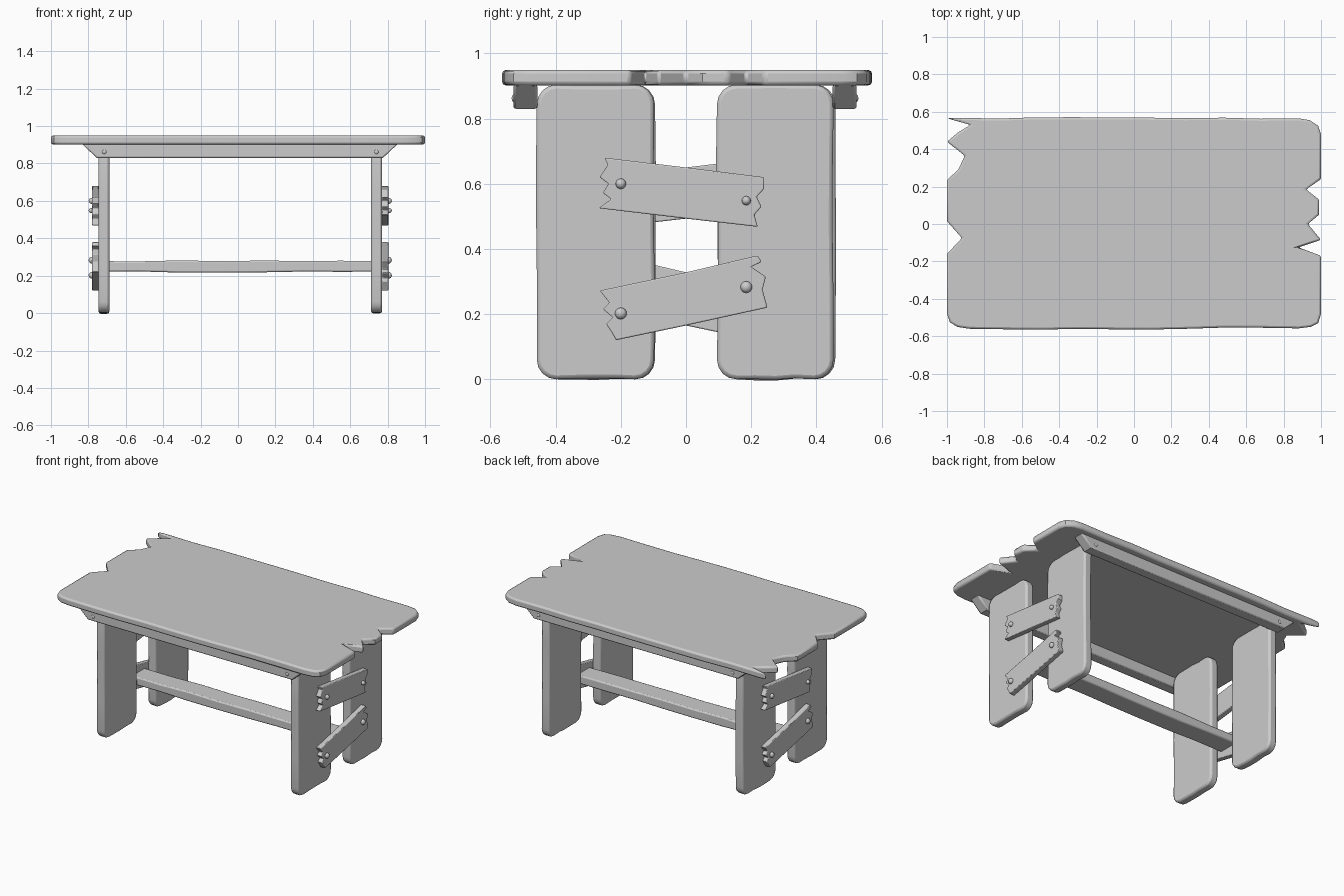
import bpy, bmesh, random
from math import sin, cos, pi
from mathutils import Vector

if "Cube" in bpy.data.objects:
    bpy.data.objects.remove(bpy.data.objects["Cube"])

random.seed(4)
CX = 0.012          # the leg frame sits slightly right of centre


def prism(name, pts, lo, hi, place, bevel=0.008):
    """Extrude a 2D outline between lo and hi; place(u, v, w) gives the 3D point."""
    bm = bmesh.new()
    a = [bm.verts.new(place(u, v, lo)) for u, v in pts]
    b = [bm.verts.new(place(u, v, hi)) for u, v in pts]
    bm.faces.new(a)
    bm.faces.new(b)
    n = len(pts)
    for i in range(n):
        j = (i + 1) % n
        bm.faces.new((a[i], a[j], b[j], b[i]))
    bmesh.ops.recalc_face_normals(bm, faces=bm.faces)
    mesh = bpy.data.meshes.new(name)
    bm.to_mesh(mesh)
    bm.free()
    ob = bpy.data.objects.new(name, mesh)
    bpy.context.collection.objects.link(ob)
    mod = ob.modifiers.new("worn edges", 'BEVEL')
    mod.width = bevel
    mod.segments = 2
    mod.limit_method = 'ANGLE'
    mod.angle_limit = 0.9
    return ob


def wavy(p, q, n, amount):
    """Points strictly between p and q, nudged sideways like hand-cut wood."""
    p, q = Vector(p), Vector(q)
    d = (q - p).normalized()
    side = Vector((-d.y, d.x))
    return [tuple(p.lerp(q, i / (n + 1)) + side * random.uniform(-amount, amount))
            for i in range(1, n + 1)]


def rounded_board(u0, u1, v0, v1, r, amount):
    pts = []
    for k, (cu, cv) in enumerate(((u1 - r, v1 - r), (u0 + r, v1 - r),
                                  (u0 + r, v0 + r), (u1 - r, v0 + r))):
        arc = [(cu + r * cos((k + i / 4) * pi / 2), cv + r * sin((k + i / 4) * pi / 2))
               for i in range(5)]
        if pts:
            pts += wavy(pts[-1], arc[0], 3, amount)
        pts += arc
    return pts + wavy(pts[-1], pts[0], 3, amount)


def nail(name, loc, scale):
    bpy.ops.mesh.primitive_uv_sphere_add(segments=14, ring_count=8, radius=1, location=loc)
    ob = bpy.context.object
    ob.name = name
    ob.scale = scale


# Tabletop with splintered ends
left = [(-0.93, 0.568), (-1, 0.565), (-0.875, 0.53), (-0.94, 0.49), (-1, 0.44),
        (-0.905, 0.365), (-0.94, 0.29), (-1, 0.235), (-1, 0.015), (-0.92, -0.075),
        (-1, -0.16), (-1, -0.48), (-0.985, -0.525), (-0.945, -0.55), (-0.88, -0.56)]
right = [(0.88, -0.558), (0.945, -0.55), (0.985, -0.53), (1, -0.48), (1, -0.17),
         (0.88, -0.125), (1, -0.085), (0.93, 0), (0.99, 0.05), (0.99, 0.13),
         (0.92, 0.185), (1, 0.24), (1, 0.48), (0.985, 0.525), (0.94, 0.555), (0.88, 0.565)]
top = left + wavy(left[-1], right[0], 8, 0.006) + right + wavy(right[-1], left[0], 8, 0.005)
prism("tabletop", top, 0.902, 0.949, lambda u, v, w: (u, v, w), 0.012)

# Side rails under the top, with a pair of pegs each
rail = [(-0.835, 0.905), (-0.755, 0.83), (0.775, 0.83), (0.855, 0.905)]
for s, side in ((-1, "front"), (1, "back")):
    prism(side + "_rail", rail, 0.453, 0.527, lambda u, v, w: (u, s * w - 0.003, v))
    for x in (-0.715, 0.74):
        nail(side + "_rail_peg", (x, s * 0.525 - 0.003, 0.862), (0.012, 0.007, 0.012))

# Jagged cross slats, outlined as (y, z) on the right end
upper_slat = [(-0.25, 0.68), (-0.24, 0.658), (-0.265, 0.62), (-0.238, 0.6), (-0.255, 0.572),
              (-0.23, 0.553), (-0.268, 0.525), (0.0, 0.493), (0.22, 0.468), (0.21, 0.505),
              (0.232, 0.53), (0.217, 0.56), (0.24, 0.585), (0.24, 0.62), (0.0, 0.65)]
lower_slat = [(-0.265, 0.272), (-0.235, 0.235), (-0.255, 0.215), (-0.225, 0.19),
              (-0.245, 0.17), (-0.23, 0.147), (-0.215, 0.12), (0.0, 0.165), (0.25, 0.22),
              (0.235, 0.275), (0.245, 0.315), (0.2, 0.345), (0.232, 0.36), (0.22, 0.38),
              (0.0, 0.328)]

# Two ends, the left being the right one turned half round
for s, end in ((1, "right"), (-1, "left")):
    def turn(u, v, w):
        return (CX + s * w, s * u, v)
    for y0, y1, pos in ((-0.458, -0.098, "a"), (0.095, 0.453, "b")):
        prism(f"{end}_leg_{pos}", rounded_board(y0, y1, 0, 0.904, 0.06, 0.004),
              0.7, 0.758, turn, 0.012)
    prism(end + "_upper_slat", upper_slat, 0.756, 0.792, turn, 0.004)
    prism(end + "_lower_slat", lower_slat, 0.756, 0.792, turn, 0.004)
    for y, z, r in ((-0.2, 0.6, 0.016), (0.185, 0.548, 0.014),
                    (-0.2, 0.202, 0.018), (0.185, 0.283, 0.018)):
        nail(end + "_nail", turn(y, z, 0.794), (0.017, r, r))

# Long stretcher between the ends
stretcher = [(-0.755, 0.222)] + wavy((-0.755, 0.22), (0.775, 0.22), 6, 0.004) + \
            [(0.775, 0.222), (0.775, 0.278)] + \
            wavy((0.775, 0.278), (-0.755, 0.278), 6, 0.004) + [(-0.755, 0.278)]
prism("stretcher", stretcher, -0.07, 0.07, lambda u, v, w: (u, w, v))

# Smooth shading with crisp edges
bpy.ops.object.select_all(action='SELECT')
bpy.context.view_layer.objects.active = bpy.data.objects["tabletop"]
bpy.ops.object.shade_smooth_by_angle(angle=0.5)
